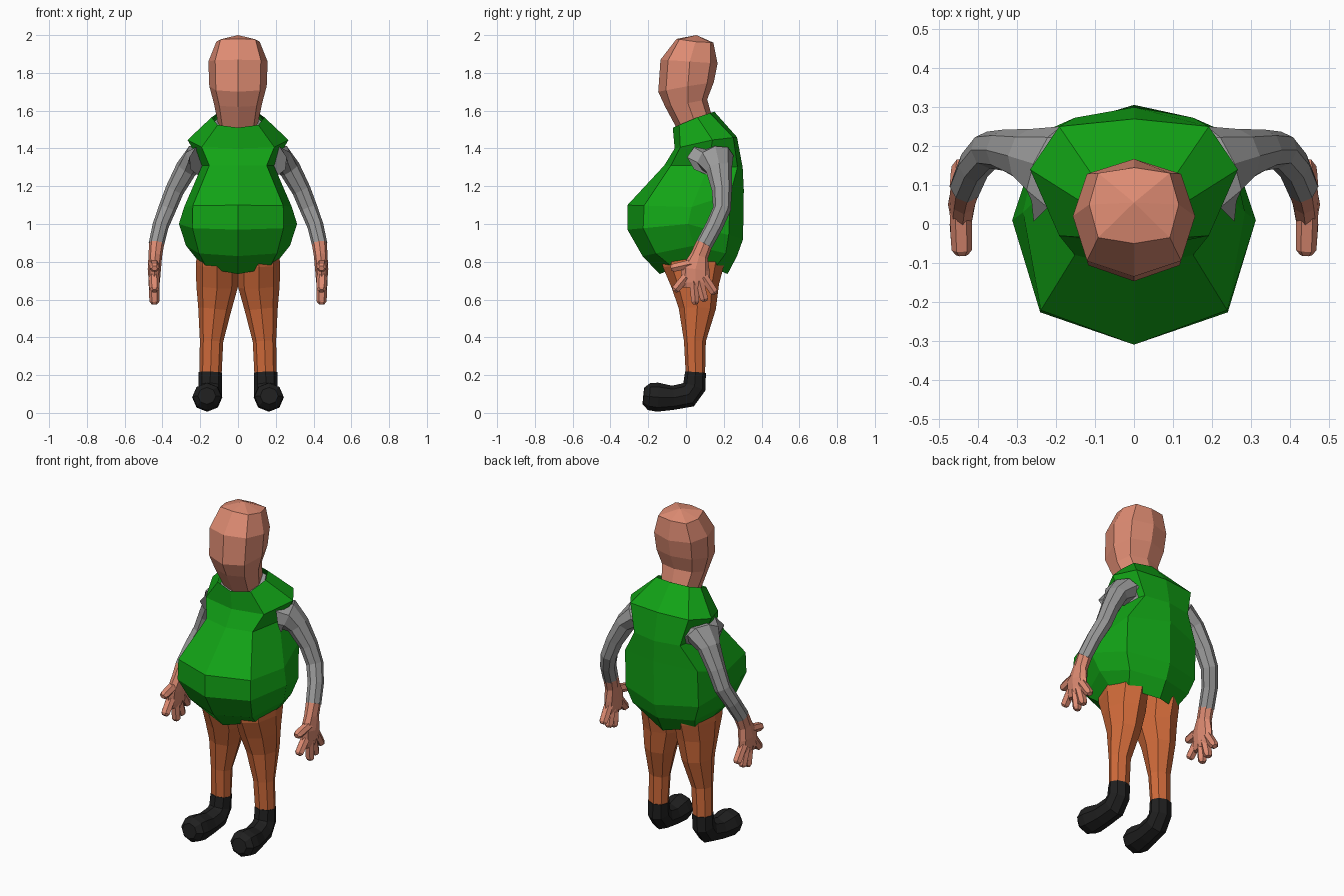
import bpy, bmesh, math
from mathutils import Vector as V


def material(name, rgb):
    m = bpy.data.materials.new(name)
    m.diffuse_color = (*rgb, 1)
    return m


SKIN = material("skin", (0.73, 0.26, 0.17))
GREEN = material("green cloth", (0.006, 0.37, 0.008))
GREY = material("grey cloth", (0.32, 0.32, 0.32))
ORANGE = material("orange cloth", (0.63, 0.145, 0.042))
BLACK = material("black leather", (0.014, 0.014, 0.014))


def skin_rings(name, rings, mat, tip0=None, tip1=None, mirror=False, cap=True):
    """Bridge rings of points; ends are closed flat or with a tip point."""
    bm = bmesh.new()
    vs = [[bm.verts.new(p) for p in r] for r in rings]
    n = len(rings[0])
    for a, b in zip(vs, vs[1:]):
        for i in range(n):
            j = (i + 1) % n
            bm.faces.new((a[i], a[j], b[j], b[i]))
    for ring, tip in ((vs[0], tip0), (vs[-1], tip1)):
        if tip:
            t = bm.verts.new(tip)
            for i in range(n):
                bm.faces.new((ring[i], ring[(i + 1) % n], t))
        elif cap:
            bm.faces.new(ring)
    bmesh.ops.recalc_face_normals(bm, faces=bm.faces)
    me = bpy.data.meshes.new(name)
    bm.to_mesh(me)
    bm.free()
    me.materials.append(mat)
    ob = bpy.data.objects.new(name, me)
    bpy.context.collection.objects.link(ob)
    if mirror:
        ob.modifiers.new("mirror", "MIRROR")
    return ob


def body_ring(front, side, back, kx=0.77, ky=0.74):
    """Eight points through front (y,z), side (x,y,z) and back (y,z)."""
    f, s, b = V((0, *front)), V(side), V((0, *back))

    def diag(end):
        d = s.lerp(end, ky)
        return V((s.x * kx, d.y, d.z))
    right = [diag(f), s, diag(b)]
    left = [V((-p.x, p.y, p.z)) for p in reversed(right)]
    return [f] + right + [b] + left


def tube(name, path, mat, ref, n=8):
    """Mirrored limb along (x, y, z, radius along ref, other radius)."""
    pts = [V(p[:3]) for p in path]
    rings = []
    for i, p in enumerate(path):
        t = (pts[min(i + 1, len(pts) - 1)] - pts[max(i - 1, 0)]).normalized()
        u = V(ref)
        u = (u - t * u.dot(t)).normalized()
        w = t.cross(u)
        rings.append([pts[i] + u * p[3] * math.cos(a) + w * p[4] * math.sin(a)
                      for a in (2 * math.pi * k / n for k in range(n))])
    return skin_rings(name, rings, mat, mirror=True)


# Head and neck
skin_rings("head", [
    body_ring((-0.05, 1.98), (0.115, 0.05, 1.965), (0.145, 1.96), 0.8, 0.85),
    body_ring((-0.135, 1.87), (0.157, 0.02, 1.86), (0.167, 1.85)),
    body_ring((-0.147, 1.70), (0.152, 0.01, 1.73), (0.147, 1.75)),
    body_ring((-0.11, 1.62), (0.128, 0.01, 1.64), (0.112, 1.66)),
    body_ring((-0.04, 1.49), (0.105, 0.05, 1.53), (0.14, 1.56)),
], SKIN, tip0=(0, 0.055, 2.0))

# Vest with shoulder flare, belly and open hem
skin_rings("vest", [
    body_ring((-0.07, 1.51), (0.14, 0.06, 1.565), (0.15, 1.595)),
    body_ring((-0.06, 1.40), (0.267, 0.14, 1.445), (0.27, 1.46), 0.72, 0.85),
    body_ring((-0.115, 1.31), (0.19, 0.12, 1.31), (0.30, 1.30), 0.8, 0.85),
    body_ring((-0.31, 1.10), (0.285, 0.03, 1.09), (0.306, 1.18), 0.84),
    body_ring((-0.31, 0.97), (0.313, 0.01, 1.00), (0.302, 0.92), 0.77),
    body_ring((-0.23, 0.83), (0.275, 0.04, 0.885), (0.27, 0.83), 0.75),
    body_ring((-0.14, 0.735), (0.215, 0.05, 0.81), (0.22, 0.735), 0.77, 0.6),
], GREEN, cap=False)

# Grey shirt showing inside the collar
skin_rings("shirt_collar", [
    body_ring((-0.055, 1.49), (0.13, 0.06, 1.54), (0.145, 1.57)),
    body_ring((-0.05, 1.42), (0.14, 0.08, 1.44), (0.2, 1.45)),
], GREY)

# Sleeves
tube("sleeve", [
    (0.185, 0.13, 1.335, 0.145, 0.085),
    (0.225, 0.155, 1.345, 0.105, 0.075),
    (0.275, 0.175, 1.29, 0.070, 0.058),
    (0.335, 0.19, 1.18, 0.053, 0.05),
    (0.375, 0.19, 1.08, 0.048, 0.047),
    (0.41, 0.15, 0.99, 0.046, 0.043),
    (0.433, 0.095, 0.89, 0.045, 0.041),
], GREY, (0, 1, 0))

# Hands
tube("palm", [
    (0.431, 0.097, 0.895, 0.044, 0.040),
    (0.438, 0.07, 0.83, 0.048, 0.036),
    (0.443, 0.05, 0.76, 0.076, 0.035),
    (0.443, 0.05, 0.69, 0.078, 0.029),
    (0.443, 0.05, 0.665, 0.065, 0.022),
], SKIN, (0, 1, 0))
# name: base y, z and tip y, z
fingers = {"thumb": (0.03, 0.79, -0.08, 0.765),
           "index_finger": (0.00, 0.72, -0.062, 0.645),
           "middle_finger": (0.04, 0.70, 0.05, 0.575),
           "ring_finger": (0.07, 0.70, 0.10, 0.59),
           "little_finger": (0.095, 0.72, 0.155, 0.63)}
for name, (y0, z0, y1, z1) in fingers.items():
    a, b = V((0.445, y0, z0)), V((0.442, y1, z1))
    tube(name, [(*a.lerp(b, f), r * 1.1, r) for f, r in
                ((0, 0.026), (0.6, 0.025), (0.88, 0.024), (1, 0.014))],
         SKIN, (1, 0, 0), 6)

# Trousers
tube("trouser_leg", [
    (0.108, 0.04, 0.88, 0.110, 0.17),
    (0.110, 0.04, 0.78, 0.112, 0.163),
    (0.111, 0.05, 0.67, 0.110, 0.125),
    (0.123, 0.06, 0.55, 0.088, 0.098),
    (0.140, 0.047, 0.38, 0.062, 0.058),
    (0.146, 0.05, 0.20, 0.059, 0.051),
], ORANGE, (1, 0, 0))

# Boots
tube("boot", [
    (0.146, 0.05, 0.215, 0.062, 0.055),
    (0.148, 0.045, 0.14, 0.062, 0.062),
    (0.150, 0.01, 0.095, 0.065, 0.068),
    (0.157, -0.07, 0.08, 0.070, 0.064),
    (0.163, -0.15, 0.083, 0.080, 0.077),
    (0.164, -0.195, 0.087, 0.076, 0.072),
    (0.165, -0.225, 0.090, 0.048, 0.045),
], BLACK, (1, 0, 0))
